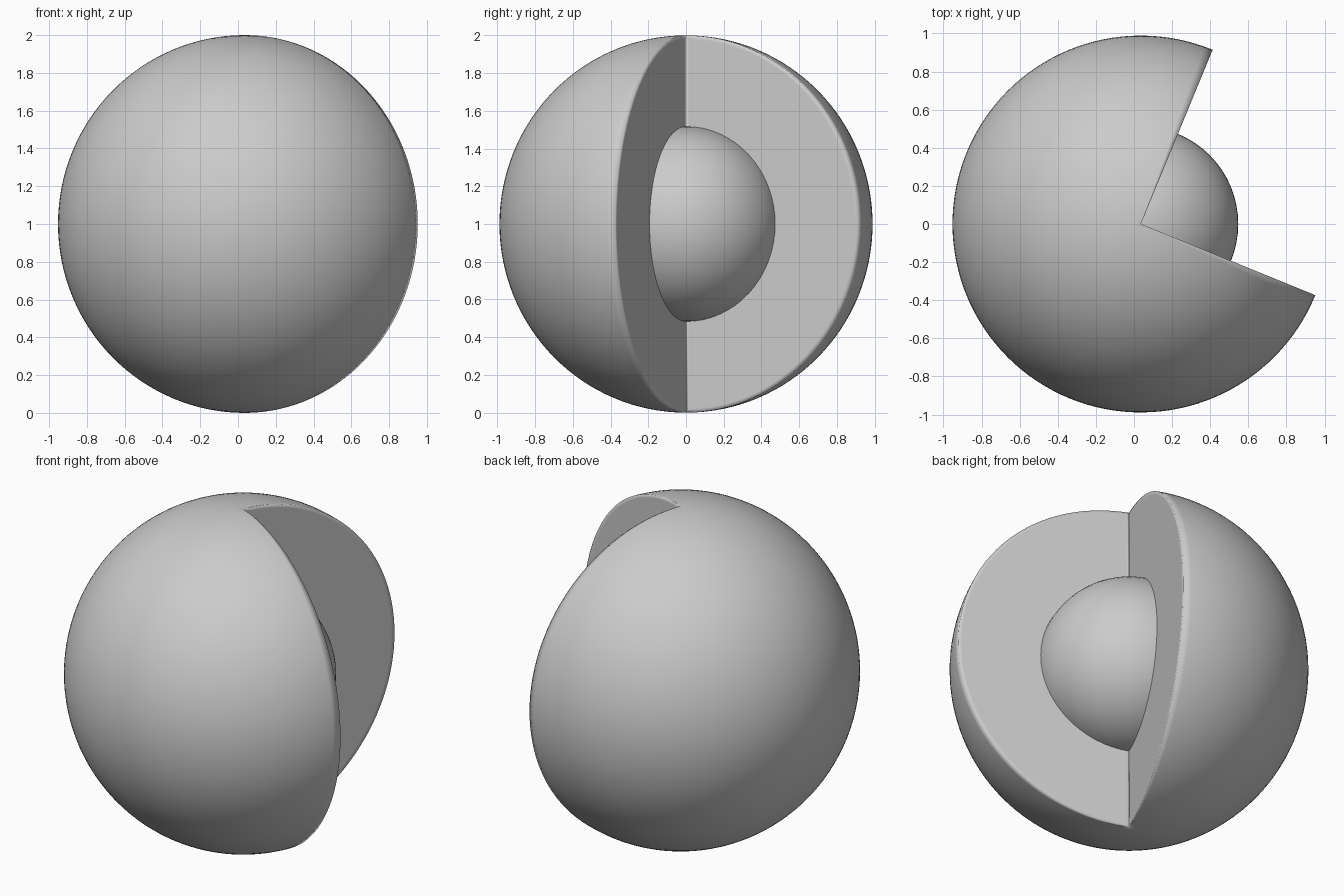
import bpy, bmesh, math
from mathutils import Vector, Matrix

if "Cube" in bpy.data.objects:
    bpy.data.objects.remove(bpy.data.objects["Cube"])

CENTRE = Vector((0.036, 0, 1))
START, END = math.radians(67.6), math.radians(337.8)
FLATTEN = 0.989          # width compared with height

grey = bpy.data.materials.new("plain grey")
grey.use_nodes = True
colour = (0.6, 0.6, 0.6, 1)
grey.diffuse_color = colour
grey.node_tree.nodes["Principled BSDF"].inputs["Base Color"].default_value = colour


def finish(name, bm):
    """Place the mesh, smooth it and give it the material."""
    bmesh.ops.recalc_face_normals(bm, faces=bm.faces)
    mesh = bpy.data.meshes.new(name)
    bm.to_mesh(mesh)
    bm.free()
    mesh.materials.append(grey)
    mesh.shade_smooth()
    obj = bpy.data.objects.new(name, mesh)
    obj.location = CENTRE
    bpy.context.collection.objects.link(obj)
    return obj


# Outer ball with a quarter wedge removed: half circle profile swept round the axis
bm = bmesh.new()
rings, steps = 64, 96
poles = [bm.verts.new((0, 0, z)) for z in (1, -1)]
columns = []
for i in range(steps + 1):
    a = START + (END - START) * i / steps
    column = [poles[0]]
    for j in range(1, rings):
        t = math.pi * j / rings
        r = FLATTEN * math.sin(t)
        column.append(bm.verts.new((r * math.cos(a), r * math.sin(a), math.cos(t))))
    columns.append(column + [poles[1]])
for left, right in zip(columns, columns[1:]):
    for j in range(rings):
        corners = dict.fromkeys((left[j], left[j + 1], right[j + 1], right[j]))
        bm.faces.new(list(corners))

# Flat cut faces, with a narrow border that softens the rim shading
caps = [bm.faces.new(columns[0]), bm.faces.new(columns[-1])]
bmesh.ops.recalc_face_normals(bm, faces=bm.faces)
bmesh.ops.inset_individual(bm, faces=caps, thickness=0.02)
finish("cut_outer_ball", bm)

# Inner core ball
bm = bmesh.new()
bmesh.ops.create_uvsphere(bm, u_segments=64, v_segments=32, radius=0.517,
                          matrix=Matrix.Diagonal((FLATTEN, FLATTEN, 1, 1)))
finish("inner_core", bm)
